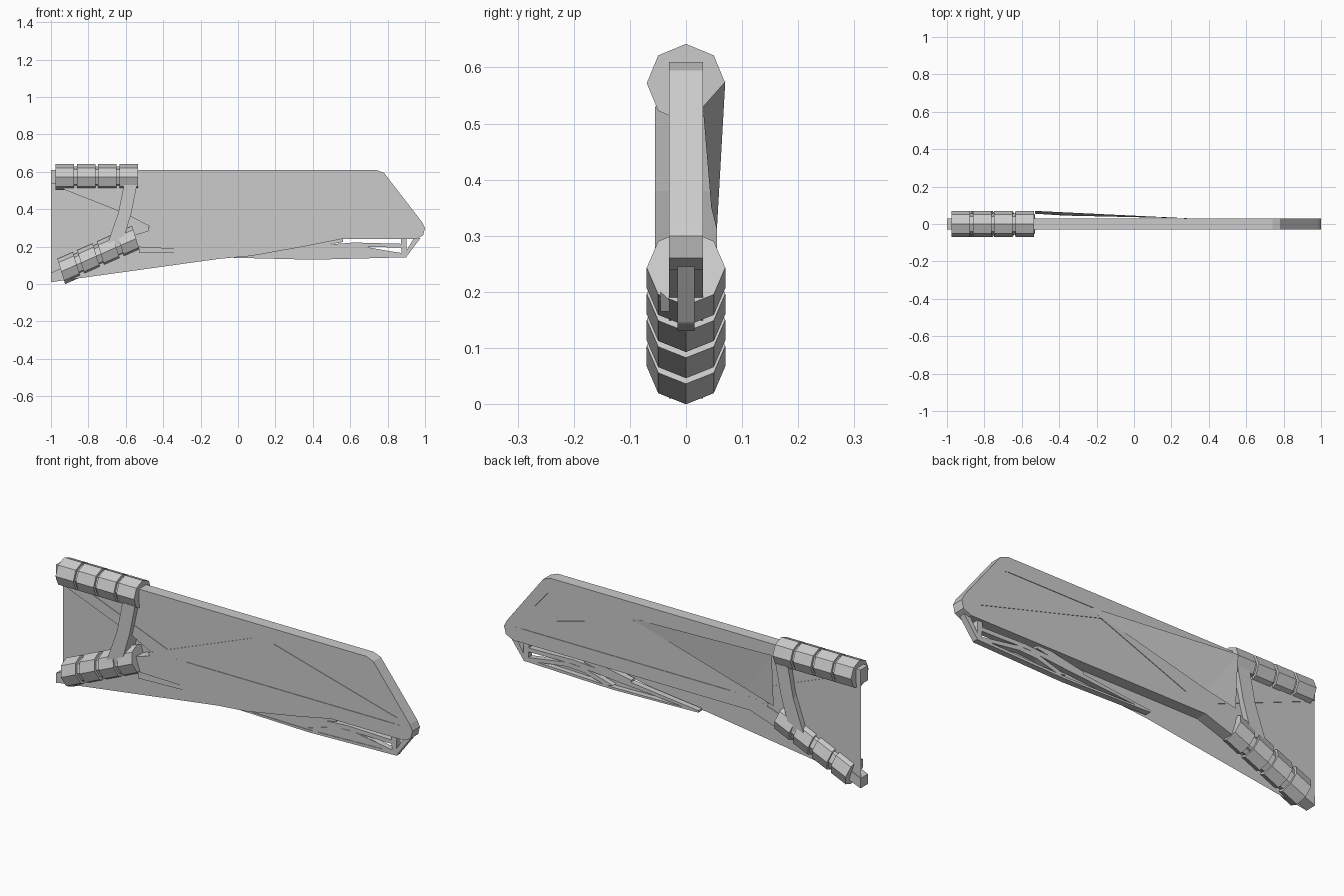
import bpy, math
from mathutils import Vector

if "Cube" in bpy.data.objects:
    bpy.data.objects.remove(bpy.data.objects["Cube"])


def add_mesh(name, verts, faces):
    me = bpy.data.meshes.new(name)
    me.from_pydata(verts, [], faces)
    me.update()
    ob = bpy.data.objects.new(name, me)
    bpy.context.collection.objects.link(ob)
    return ob


def strip(name, outer, inner, h):
    """Solid band between two matching xz outlines, from y=-h to y=h."""
    verts, faces = [], []
    for (a, b), (c, d) in zip(outer, inner):
        verts += [(a, -h, b), (a, h, b), (c, h, d), (c, -h, d)]
    n = len(outer)
    for i in range(n - 1):
        for k in range(4):
            j = (k + 1) % 4
            faces.append((i*4 + k, i*4 + j, i*4 + 4 + j, i*4 + 4 + k))
    faces += [(3, 2, 1, 0), (n*4 - 4, n*4 - 3, n*4 - 2, n*4 - 1)]
    return add_mesh(name, verts, faces)


def bar(name, a, b, w, h):
    """Straight bar in the xz plane."""
    a, b = Vector(a), Vector(b)
    d = (b - a).normalized()
    n = Vector((-d.y, d.x)) * w / 2
    return strip(name, [a + n, b + n], [a - n, b - n], h)


def sheet(name, pts, y):
    return add_mesh(name, [(x, y, z) for x, z in pts], [tuple(range(len(pts)))])


def octagon(name, a, b, r, skew=0.0):
    """Eight-sided tube piece from a to b (xz), with chevron-skewed ends."""
    a, b = Vector((a[0], 0, a[1])), Vector((b[0], 0, b[1]))
    d = (b - a).normalized()
    up = Vector((-d.z, 0, d.x))
    verts = []
    for p in (a, b):
        for k in range(8):
            t = k * math.pi / 4
            verts.append(p + up * r * math.cos(t) + Vector((0, r * math.sin(t), 0))
                         + d * skew * math.cos(t))
    faces = [(k, (k+1) % 8, 8 + (k+1) % 8, 8 + k) for k in range(8)]
    faces += [tuple(range(7, -1, -1)), tuple(range(8, 16))]
    return add_mesh(name, verts, faces)


# Outer frame loop: top rail, sloped nose, lower rail, bent lower handle
OUT = [(-1, .61), (.74, .61), (.78, .595), (.985, .33), (1, .3), (.99, .26),
       (.95, .24), (-.38, .24), (-.53, .19), (-1, .01)]
INN = [(-1, .535), (.74, .535), (.755, .53), (.935, .318), (.94, .314), (.938, .311),
       (.93, .31), (-.4, .31), (-.56, .26), (-1, .06)]
strip("frame", OUT, INN, .03)

# Crossing braces
bar("long_brace", (-.47, .27), (.22, .54), .07, .0298)
bar("grip_brace", (-.93, .535), (-.36, .31), .055, .0296)
bar("nose_brace", (.2, .52), (.95, .315), .035, .0294)

# Front skin over the braced bays, lower skin under the rail, back skin over the whole loop
sheet("front_skin", [(-.4, .27), (.95, .27), (.985, .33), (.78, .595), (.74, .57), (-.97, .57)], -.027)
sheet("lower_skin", [(-1, .01), (-.1, .135), (.07, .15), (.35, .2), (.55, .24),
                     (.55, .26), (-.4, .27), (-.55, .22)], -.027)
sheet("back_skin", OUT[::-1], .027)

# Thin fins running from the grips into the frame
add_mesh("rear_fin", [(-.53, .07, .575), (-.53, .055, .31), (-.37, .045, .35), (.3, .03, .53)],
         [(0, 1, 2), (0, 2, 3)])
add_mesh("front_fin", [(-.53, -.045, .2), (-.53, -.045, .165), (-.23, -.029, .165),
                       (-.23, -.029, .185)], [(0, 1, 2, 3)])


# Wrapped grips
def grip(name, a, b, gap, skew, count=4):
    a, b = Vector(a), Vector(b)
    d = (b - a).normalized()
    octagon(name + "_core", a + d * .01, b - d * .01, .057)
    step = ((b - a).length + gap) / count
    for i in range(count):
        p = a + d * step * i
        octagon(f"{name}_wrap_{i+1}", p, p + d * (step - gap), .07, skew)


grip("upper_grip", (-.975, .572), (-.535, .572), .014, 0)
grip("lower_grip", (-.945, .067), (-.545, .243), .025, .008)

# Strap joining the two grips
strip("grip_strap", [(-.61, .53), (-.64, .38), (-.70, .21)],
      [(-.54, .53), (-.57, .38), (-.62, .21)], .055)

# Lower edge truss
T = .015
strip("truss_spine", [(-.08, .152), (.4, .205), (.62, .222), (.88, .215)],
      [(-.08, .142), (.4, .18), (.62, .2), (.88, .195)], T)
strip("truss_rail", [(-.08, .15), (.4, .142), (.9, .158)],
      [(-.08, .142), (.4, .13), (.9, .143)], T)
strip("truss_post", [(.87, .245), (.875, .143)], [(.9, .245), (.9, .143)], T)
strip("truss_end", [(.9, .145), (.975, .245)], [(.895, .17), (.94, .245)], T)
strip("truss_arch", [(.4, .15), (.55, .195), (.66, .2), (.88, .165)],
      [(.44, .14), (.56, .172), (.66, .178), (.88, .148)], T)
bar("truss_link", (.3, .19), (.56, .24), .03, T)
sheet("truss_skin", [(-.08, .145), (.4, .135), (.88, .15), (.87, .165), (.62, .21), (.4, .2)], -.012)
